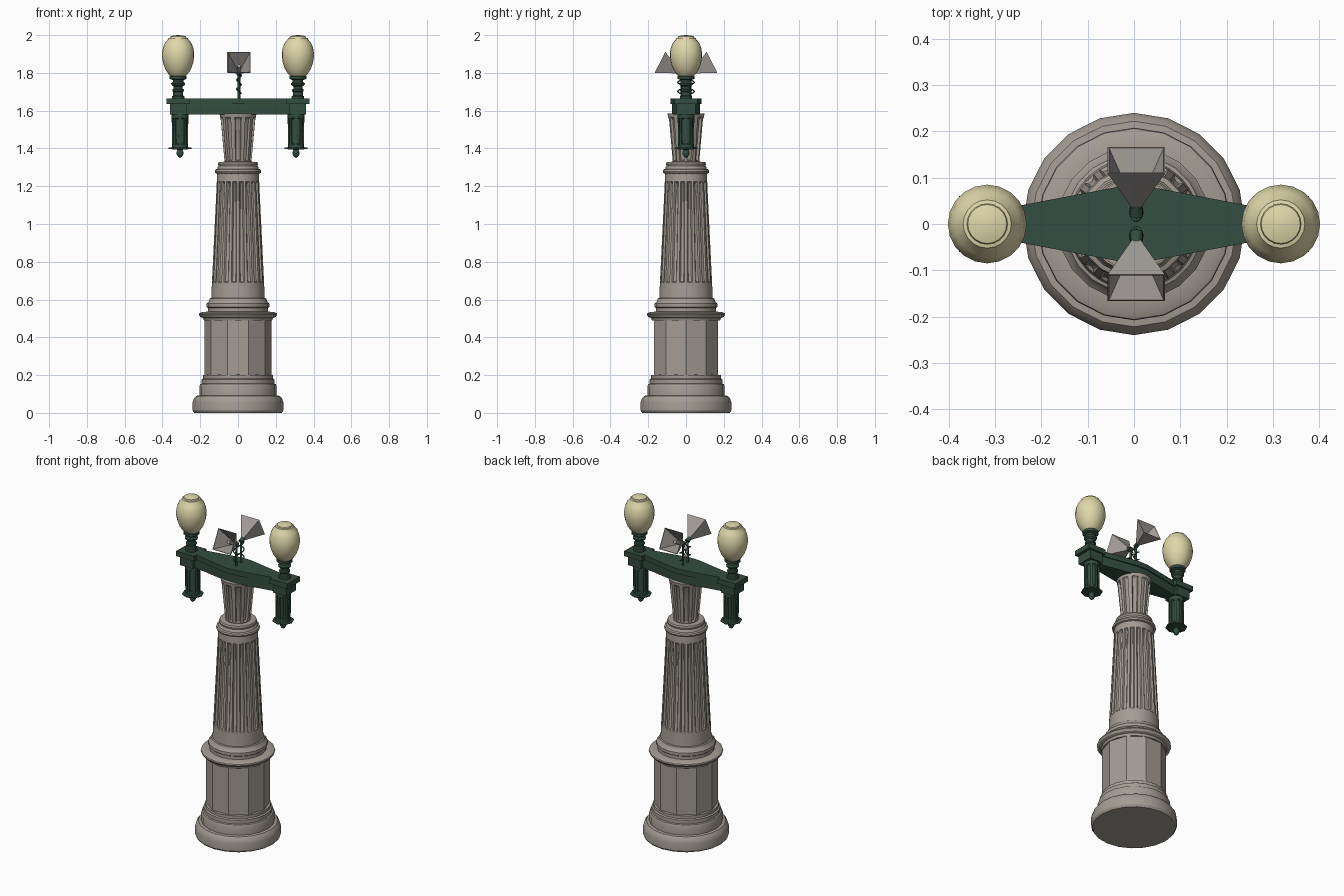
import bpy, bmesh, math
from mathutils import Vector, Matrix

if "Cube" in bpy.data.objects:
    bpy.data.objects.remove(bpy.data.objects["Cube"])


def material(name, col):
    m = bpy.data.materials.new(name)
    m.diffuse_color = (*col, 1)
    m.use_nodes = True
    m.node_tree.nodes["Principled BSDF"].inputs["Base Color"].default_value = m.diffuse_color
    return m


STONE = material("warm grey stone", (0.37, 0.335, 0.295))
GREEN = material("dark green iron", (0.034, 0.075, 0.052))
GLASS = material("cream glass", (0.74, 0.68, 0.40))
HORN = material("speaker grey", (0.37, 0.345, 0.325))


def finish(name, bm, mat, angle=32):
    bmesh.ops.recalc_face_normals(bm, faces=bm.faces[:])
    me = bpy.data.meshes.new(name)
    bm.to_mesh(me)
    bm.free()
    me.materials.append(mat)
    ob = bpy.data.objects.new(name, me)
    bpy.context.collection.objects.link(ob)
    bpy.context.view_layer.objects.active = ob
    ob.select_set(True)
    bpy.ops.object.shade_smooth_by_angle(angle=math.radians(angle))
    ob.select_set(False)
    return ob


def loft(name, rings, mat, angle=32):
    """Skin a list of equal-length point rings and cap both ends."""
    bm = bmesh.new()
    vs = [[bm.verts.new(p) for p in ring] for ring in rings]
    n = len(vs[0])
    for a, b in zip(vs, vs[1:]):
        for i in range(n):
            j = (i + 1) % n
            bm.faces.new((a[i], a[j], b[j], b[i]))
    bm.faces.new(vs[0])
    bm.faces.new(vs[-1])
    return finish(name, bm, mat, angle)


def lathe(name, profile, mat, n=20, x=0.0):
    """Turned solid from (radius, z) pairs."""
    rings = [[(x + r * math.cos(math.tau * i / n), r * math.sin(math.tau * i / n), z)
              for i in range(n)] for r, z in profile]
    return loft(name, rings, mat)


def fluted(name, n, rings, pattern, mat, x=0.0):
    """Column with n grooves; rings are (radius, z, depth), pattern is (turn fraction, depth factor)."""
    out = []
    for r, z, d in rings:
        ring = []
        for i in range(n):
            for f, k in pattern:
                a = math.tau * (i + f) / n
                rr = r - d * k
                ring.append((x + rr * math.cos(a), rr * math.sin(a), z))
        out.append(ring)
    return loft(name, out, mat)


def prism(name, outline, z0, z1, mat):
    return loft(name, [[(x, y, z) for x, y in outline] for z in (z0, z1)], mat)


def tube(name, pts, r, mat):
    cu = bpy.data.curves.new(name, 'CURVE')
    cu.dimensions = '3D'
    cu.bevel_depth = r
    cu.bevel_resolution = 2
    cu.use_fill_caps = True
    sp = cu.splines.new('POLY')
    sp.points.add(len(pts) - 1)
    for p, co in zip(sp.points, pts):
        p.co = (*co, 1)
    cu.materials.append(mat)
    ob = bpy.data.objects.new(name, cu)
    bpy.context.collection.objects.link(ob)
    return ob


# stone base, faceted drum and mouldings
lathe("base_plinth", [(0.232, 0), (0.24, 0.012), (0.24, 0.055), (0.234, 0.075), (0.222, 0.09),
                      (0.205, 0.092), (0.205, 0.14), (0.2, 0.152), (0.192, 0.155), (0.192, 0.178),
                      (0.184, 0.183), (0.184, 0.2), (0.17, 0.202)], STONE)
lathe("faceted_drum", [(0.178, 0.195), (0.178, 0.495)], STONE, n=10)
lathe("drum_cornice", [(0.18, 0.488), (0.185, 0.502), (0.2, 0.508), (0.208, 0.52), (0.206, 0.527),
                       (0.19, 0.534), (0.16, 0.536), (0.16, 0.555), (0.166, 0.56), (0.166, 0.578),
                       (0.155, 0.59), (0.15, 0.605), (0.138, 0.61)], STONE)

# fluted shaft: 20 grooves between plain bands
groove = [(0.0, 0), (0.18, 0), (0.3, 0.75), (0.5, 1), (0.7, 0.75), (0.82, 0)]
D = 0.012
fluted("fluted_shaft", 20, [(0.142, 0.6, 0), (0.138, 0.69, 0), (0.138, 0.695, D * 0.7), (0.137, 0.71, D),
                            (0.113, 1.205, D), (0.1125, 1.22, D * 0.7), (0.112, 1.225, 0),
                            (0.11, 1.27, 0)], groove, STONE)
lathe("neck_moulding", [(0.108, 1.265), (0.12, 1.27), (0.123, 1.279), (0.12, 1.288), (0.11, 1.292),
                        (0.106, 1.305), (0.103, 1.308), (0.106, 1.318), (0.102, 1.328),
                        (0.07, 1.33)], STONE)

# flared capital with 10 tall slots
slot = [(0.0, 0), (0.2, 0), (0.24, 1), (0.5, 1), (0.76, 1), (0.8, 0)]
fluted("flared_capital", 10, [(0.07, 1.325, 0), (0.071, 1.335, 0), (0.072, 1.34, 0.013), (0.091, 1.55, 0.013),
                              (0.093, 1.56, 0.008), (0.094, 1.565, 0), (0.098, 1.585, 0)], slot, STONE)


# crossbeam: tapering plates with square ends
def beam_outline(end, inner, wend, wmid, wneck):
    right = [(0.03, wmid), (inner, wneck), (inner, wend), (end, wend)]
    half = right + [(x, -y) for x, y in reversed(right)]
    return half + [(-x, -y) for x, y in half]


prism("beam_lower", beam_outline(0.36, 0.272, 0.05, 0.073, 0.03), 1.58, 1.636, GREEN)
prism("beam_top_plate", beam_outline(0.378, 0.257, 0.06, 0.081, 0.038), 1.634, 1.665, GREEN)

for side, s in (("left", -1), ("right", 1)):
    # hanging pendant under each beam end
    px = s * 0.307
    fluted(side + "_pendant", 8, [(0.044, 1.585, 0), (0.044, 1.56, 0), (0.044, 1.555, 0.007),
                                  (0.042, 1.425, 0.007), (0.042, 1.42, 0), (0.042, 1.395, 0)],
           slot, GREEN, px)
    lathe(side + "_pendant_lip", [(0.04, 1.415), (0.045, 1.406), (0.06, 1.404), (0.06, 1.398),
                                  (0.03, 1.394)], GREEN, 8, px)
    lathe(side + "_pendant_finial", [(0.025, 1.4), (0.013, 1.392), (0.018, 1.383), (0.018, 1.37),
                                     (0.011, 1.357), (0.002, 1.35)], GREEN, 12, px)
    # lamp post and globe
    lx = s * 0.317
    lathe(side + "_lamp_post", [(0.033, 1.66), (0.033, 1.675), (0.027, 1.68), (0.027, 1.7), (0.031, 1.704),
                                (0.031, 1.712), (0.024, 1.716), (0.024, 1.728), (0.035, 1.736),
                                (0.037, 1.745), (0.028, 1.752), (0.028, 1.762), (0.045, 1.768),
                                (0.045, 1.782), (0.04, 1.786)], GREEN, 20, lx)
    lathe(side + "_lamp_globe", [(0.04, 1.782), (0.052, 1.795), (0.068, 1.82), (0.079, 1.85), (0.085, 1.882),
                                 (0.085, 1.905), (0.08, 1.935), (0.069, 1.96), (0.054, 1.977),
                                 (0.052, 1.984), (0.044, 1.986), (0.042, 1.993), (0.025, 1.998),
                                 (0.002, 2.0)], GLASS, 20, lx)

# two square speaker horns facing front and back, tilted upward
for side, s in (("front", -1), ("back", 1)):
    x0 = 0.005
    axis = Vector((0, s * 0.89, 0.455))
    up = Vector((0, -s * 0.455, 0.89))
    apex = Vector((x0, s * 0.038, 1.805))

    def square(dist, h):
        c = apex + axis * dist
        return [c + Vector((a * h, 0, 0)) + up * (b * h) for a, b in ((-1, -1), (1, -1), (1, 1), (-1, 1))]

    loft(side + "_horn", [square(0, 0.009), square(0.112, 0.062), square(0.112, 0.059),
                          square(0.01, 0.008)], HORN)
    for part, start, length, r in (("horn_throat", 0.0, 0.07, 0.011), ("horn_driver", -0.022, 0.03, 0.014)):
        bm = bmesh.new()
        bmesh.ops.create_cone(bm, cap_ends=True, segments=12, radius1=r, radius2=r * 0.85, depth=length)
        rot = axis.to_track_quat('Z', 'Y').to_matrix().to_4x4()
        bm.transform(Matrix.Translation(apex + axis * (start + length / 2)) @ rot)
        finish(side + "_" + part, bm, HORN if part == "horn_throat" else GREEN)

    # stem and looping cable
    y = s * 0.022
    tube(side + "_horn_stem", [(x0, y, 1.66), (x0, y, 1.785), (x0, s * 0.035, 1.803)], 0.007, GREEN)
    lathe_pts = [(x0 + 0.012 * math.cos(t * 0.55), y + s * (0.004 + 0.018 * math.sin(t * 0.55)),
                  1.69 + 0.0042 * t) for t in range(26)]
    tube(side + "_horn_cable", lathe_pts, 0.0035, GREEN)
